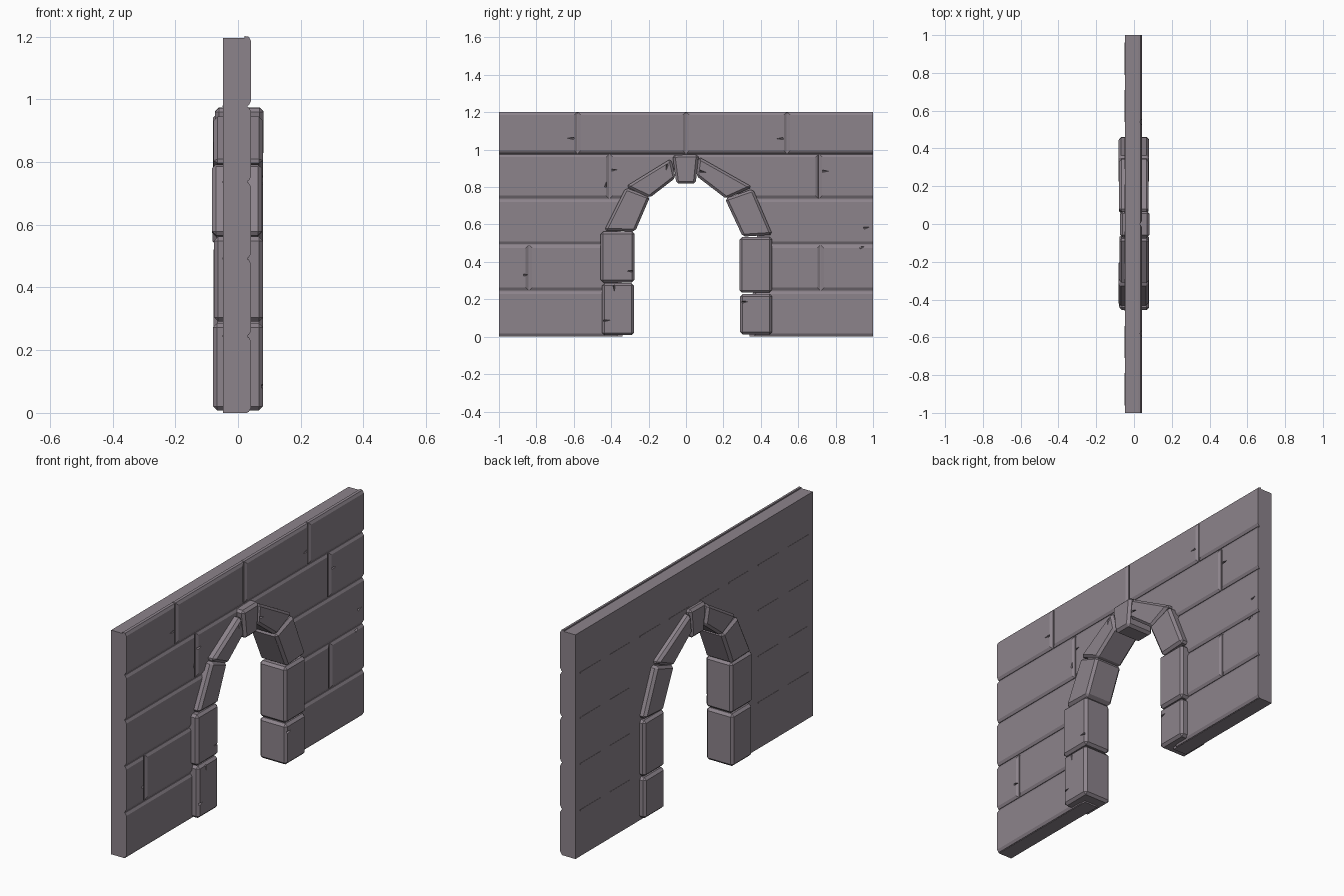
import bpy, bmesh, math
from mathutils import Vector

if "Cube" in bpy.data.objects:
    bpy.data.objects.remove(bpy.data.objects["Cube"])

stone_mat = bpy.data.materials.new("mauve grey stone")
stone_mat.diffuse_color = (0.262, 0.227, 0.258, 1)
stone_mat.use_nodes = True
stone_mat.node_tree.nodes["Principled BSDF"].inputs["Base Color"].default_value = stone_mat.diffuse_color


def finish(bm, name):
    bmesh.ops.recalc_face_normals(bm, faces=bm.faces)
    me = bpy.data.meshes.new(name)
    bm.to_mesh(me)
    bm.free()
    me.materials.append(stone_mat)
    ob = bpy.data.objects.new(name, me)
    bpy.context.collection.objects.link(ob)
    return ob


def loft(rings, name, bevel=0.0):
    """Closed solid through rings of (x, [(y, z), ...])."""
    bm = bmesh.new()
    vs = [[bm.verts.new((x, y, z)) for y, z in poly] for x, poly in rings]
    n = len(vs[0])
    bm.faces.new(vs[0])
    bm.faces.new(vs[-1])
    for a, b in zip(vs, vs[1:]):
        for i in range(n):
            j = (i + 1) % n
            bm.faces.new((a[i], a[j], b[j], b[i]))
    bmesh.ops.recalc_face_normals(bm, faces=bm.faces)
    if bevel:
        bmesh.ops.bevel(bm, geom=bm.edges[:], offset=bevel, segments=1,
                        affect='EDGES', profile=0.5)
    return finish(bm, name)


def inset(poly, w):
    """Shrink a counter-clockwise outline, leaving edges on the wall ends alone."""
    lines = []
    for i, p in enumerate(poly):
        p, q = Vector(p), Vector(poly[(i + 1) % len(poly)])
        d = (q - p).normalized()
        end = abs(p.x) > 0.999 and abs(q.x) > 0.999 and p.x * q.x > 0
        lines.append((p + Vector((-d.y, d.x)) * (0 if end else w), d))
    out = []
    for i in range(len(poly)):
        (p, d), (q, e) = lines[i - 1], lines[i]
        t = (q - p).cross(e) / d.cross(e)
        out.append(tuple(p + d * t))
    return out


def nick(ob, x, y, z, angle, length=0.04):
    """Cut one small pointed crack into the +x face."""
    bm = bmesh.new()
    d = Vector((0, math.cos(angle), math.sin(angle)))
    s = Vector((0, -d.z, d.y)) * 0.007
    p = Vector((x + 0.004, y, z))
    pts = [p + s, p - s, p + d * length, p + Vector((-0.03, 0, 0))]
    for v in pts:
        bm.verts.new(v)
    bmesh.ops.convex_hull(bm, input=bm.verts[:])
    cutter = finish(bm, "crack_cutter")
    cutter.hide_render = True
    mod = ob.modifiers.new("crack", 'BOOLEAN')
    mod.operation, mod.solver, mod.object = 'DIFFERENCE', 'EXACT', cutter
    dg = bpy.context.evaluated_depsgraph_get()
    me = bpy.data.meshes.new_from_object(ob.evaluated_get(dg))
    ob.modifiers.clear()
    ob.data = me
    bpy.data.objects.remove(cutter)


# wall core with the arched opening
loft([(x, [(-1, 0), (-0.34, 0), (-0.35, 0.58), (-0.26, 0.77), (-0.07, 0.9),
           (0.07, 0.9), (0.28, 0.77), (0.38, 0.55), (0.34, 0), (1, 0),
           (1, 1.195), (-1, 1.195)]) for x in (-0.048, 0.031)], "wall_core")


# brick courses on the +x face
def box(y0, y1, z0, z1):
    return [(y0, z0), (y1, z0), (y1, z1), (y0, z1)]


Z = [0.0, 0.245, 0.492, 0.737, 0.978, 1.203]
bricks = [
    box(-1, -0.36, Z[0], Z[1]), box(0.36, 1, Z[0], Z[1]),
    box(-1, -0.84, Z[1], Z[2]), box(-0.84, -0.36, Z[1], Z[2]),
    box(0.36, 0.72, Z[1], Z[2]), box(0.72, 1, Z[1], Z[2]),
    [(-1, Z[2]), (-0.37, Z[2]), (-0.36, 0.6), (-0.3, Z[3]), (-1, Z[3])],
    [(0.38, Z[2]), (1, Z[2]), (1, Z[3]), (0.29, Z[3]), (0.38, 0.56)],
    box(-1, -0.41, Z[3], Z[4]), box(0.71, 1, Z[3], Z[4]),
    [(-0.41, Z[3]), (-0.29, Z[3]), (-0.2, 0.84), (0, 0.91), (0, Z[4]), (-0.41, Z[4])],
    [(0.3, Z[3]), (0.71, Z[3]), (0.71, Z[4]), (0, Z[4]), (0, 0.91), (0.2, 0.84)],
    box(-1, -0.58, Z[4], Z[5]), box(-0.58, 0, Z[4], Z[5]),
    box(0, 0.54, Z[4], Z[5]), box(0.54, 1, Z[4], Z[5]),
]
brick_nicks = {2: (-0.87, 0.33, 0), 5: (0.93, 0.475, 0.3), 7: (0.95, 0.58, 0.2),
               8: (-0.43, 0.80, 1.4), 9: (0.73, 0.885, 0), 10: (-0.4, 0.89, 0.1),
               12: (-0.6, 1.06, 3.1), 14: (0.52, 1.06, 3.2)}
for i, poly in enumerate(bricks):
    ob = loft([(0.02, inset(poly, 0.001)), (0.034, inset(poly, 0.003)),
               (0.042, inset(poly, 0.017))], f"wall_brick_{i + 1}")
    if i in brick_nicks:
        nick(ob, 0.042, *brick_nicks[i])

# faint course lines on the plain -x face, leaving the opening clear
for z, gap in zip(Z[1:5], (0.4, 0.4, 0.35, 0.0)):
    for k in range(8):
        y0 = -0.96 + k * 0.25
        if max(abs(y0), abs(y0 + 0.17)) > gap + 0.17 or gap == 0:
            loft([(x, box(y0, y0 + 0.17, z - 0.003, z + 0.003))
                  for x in (-0.0495, -0.04)], "back_course_line")

# arch: jambs, voussoirs and keystone, running right through the wall
arch = [
    ("left_jamb_lower", -0.08, 0.08, box(-0.448, -0.278, 0.008, 0.286)),
    ("left_jamb_upper", -0.076, 0.08, box(-0.456, -0.275, 0.291, 0.562)),
    ("left_haunch", -0.083, 0.076,
     [(-0.438, 0.567), (-0.272, 0.562), (-0.192, 0.748), (-0.322, 0.797)]),
    ("left_voussoir", -0.078, 0.08,
     [(-0.322, 0.803), (-0.195, 0.742), (-0.055, 0.85), (-0.08, 0.952)]),
    ("keystone", -0.074, 0.082,
     [(-0.072, 0.972), (-0.052, 0.818), (0.052, 0.818), (0.068, 0.974)]),
    ("right_voussoir", -0.08, 0.078,
     [(0.068, 0.962), (0.054, 0.86), (0.215, 0.737), (0.355, 0.8)]),
    ("right_haunch", -0.082, 0.08,
     [(0.358, 0.79), (0.208, 0.738), (0.303, 0.535), (0.463, 0.545)]),
    ("right_jamb_upper", -0.078, 0.08, box(0.287, 0.46, 0.235, 0.533)),
    ("right_jamb_lower", -0.08, 0.08, box(0.29, 0.46, 0.012, 0.229)),
]
arch_nicks = {"left_jamb_lower": [(-0.44, 0.085, 0.1), (-0.385, 0.275, -1.5)],
              "left_jamb_upper": [(-0.285, 0.35, 3.1)],
              "left_voussoir": [(-0.1, 0.92, -1.8)],
              "right_voussoir": [(0.075, 0.885, -0.2)],
              "right_haunch": [(0.235, 0.68, -0.9)],
              "right_jamb_lower": [(0.3, 0.185, 0.1)]}
for name, x0, x1, poly in arch:
    ob = loft([(x0, poly), (x1, poly)], name, bevel=0.013)
    for n in arch_nicks.get(name, []):
        nick(ob, x1, *n)
